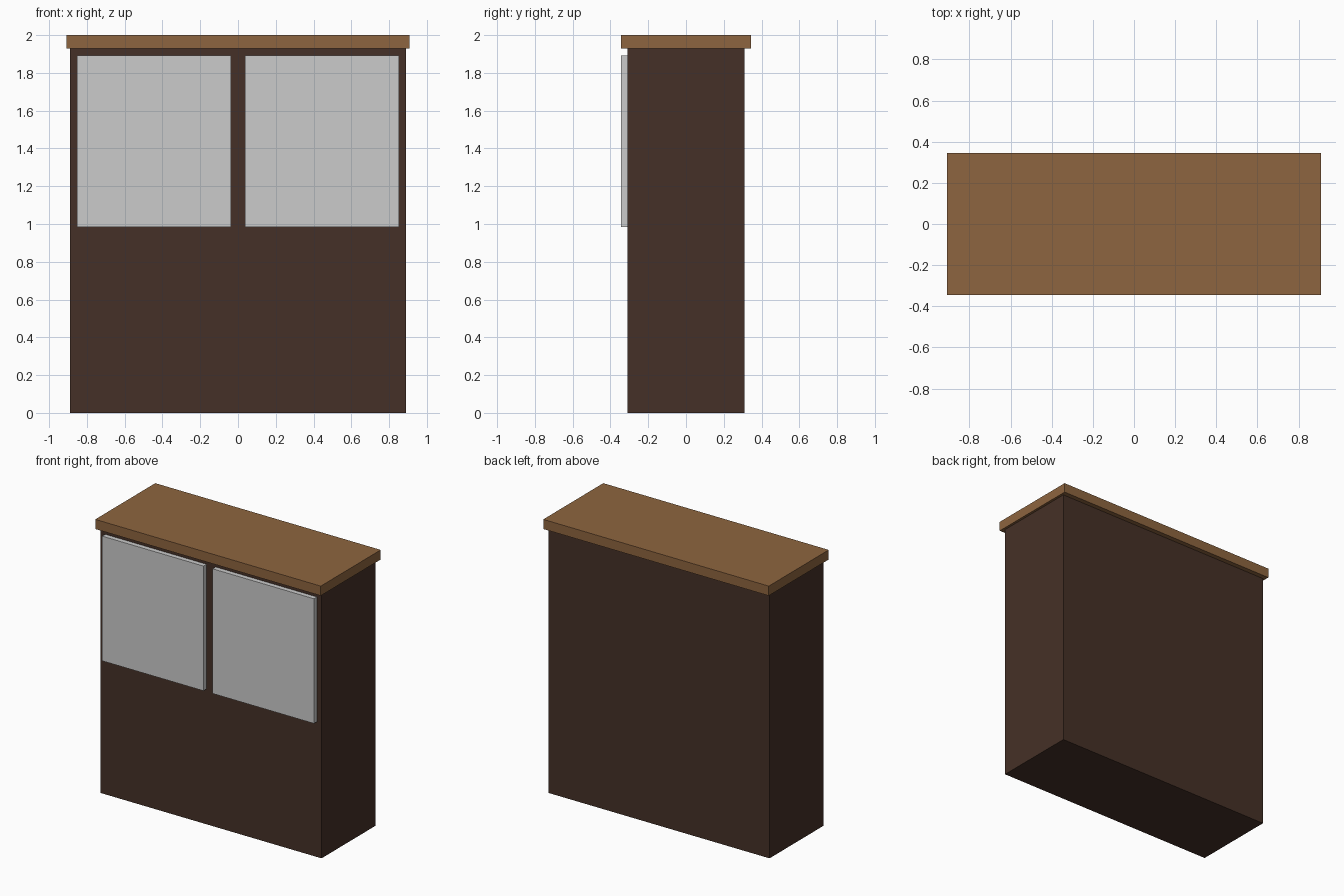
import bpy

if "Cube" in bpy.data.objects:
    bpy.data.objects.remove(bpy.data.objects["Cube"])


def material(name, color):
    m = bpy.data.materials.new(name)
    m.diffuse_color = (*color, 1.0)
    m.use_nodes = True
    m.node_tree.nodes["Principled BSDF"].inputs["Base Color"].default_value = m.diffuse_color
    return m


def box(name, lo, hi, mat=None):
    center = [(a + b) / 2 for a, b in zip(lo, hi)]
    bpy.ops.mesh.primitive_cube_add(size=1, location=center)
    obj = bpy.context.object
    obj.name = name
    obj.scale = [b - a for a, b in zip(lo, hi)]
    bpy.ops.object.transform_apply(location=False, rotation=False, scale=True)
    if mat:
        obj.data.materials.append(mat)
    return obj


dark_wood = material("dark_wood", (0.06, 0.03, 0.02))
light_wood = material("light_wood", (0.27, 0.13, 0.05))

# Cabinet carcass and overhanging top board
box("cabinet_body", (-0.89, -0.31, 0), (0.89, 0.31, 1.93), dark_wood)
box("top_board", (-0.908, -0.345, 1.93), (0.908, 0.345, 2.0), light_wood)

# Two upper door panels on the front
for side, x0, x1 in (("left", -0.853, -0.037), ("right", 0.037, 0.853)):
    box(f"{side}_door_panel", (x0, -0.345, 0.985), (x1, -0.31, 1.893))
